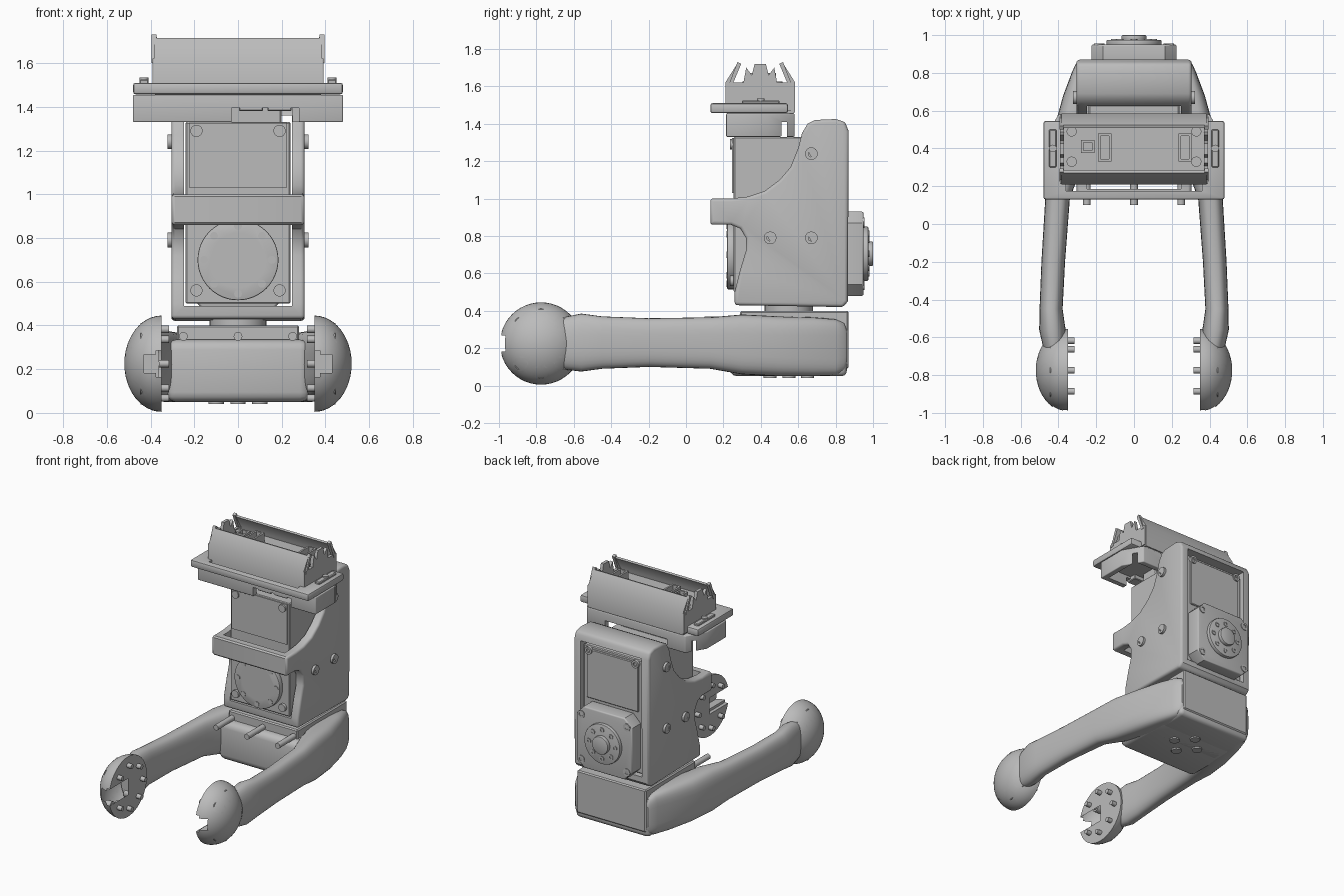
import bpy, bmesh, math
from mathutils import Vector, Matrix

if "Cube" in bpy.data.objects:
    bpy.data.objects.remove(bpy.data.objects["Cube"])

grey = bpy.data.materials.new("plain grey")
grey.use_nodes = True
grey.diffuse_color = (0.5, 0.5, 0.5, 1)
grey.node_tree.nodes["Principled BSDF"].inputs["Base Color"].default_value = (0.5, 0.5, 0.5, 1)


def apply(ob, kind, **settings):
    bpy.context.view_layer.objects.active = ob
    mod = ob.modifiers.new(kind, kind)
    for key, value in settings.items():
        setattr(mod, key, value)
    bpy.ops.object.modifier_apply(modifier=mod.name)


def finish(name, bm, bevel=0, segments=3):
    bmesh.ops.recalc_face_normals(bm, faces=bm.faces)
    mesh = bpy.data.meshes.new(name)
    bm.to_mesh(mesh)
    bm.free()
    ob = bpy.data.objects.new(name, mesh)
    bpy.context.collection.objects.link(ob)
    mesh.materials.append(grey)
    if bevel:
        apply(ob, "BEVEL", width=bevel, segments=segments, limit_method="ANGLE", angle_limit=math.radians(50))
    smooth(ob)
    return ob


def smooth(ob):
    bpy.ops.object.select_all(action="DESELECT")
    ob.select_set(True)
    bpy.context.view_layer.objects.active = ob
    bpy.ops.object.shade_smooth_by_angle(angle=math.radians(35))


def box(name, x, y, z, bevel=0, segments=3):
    bm = bmesh.new()
    bmesh.ops.create_cube(bm, size=1)
    for v in bm.verts:
        v.co = [lo + (c + 0.5) * (hi - lo) for c, (lo, hi) in zip(v.co, (x, y, z))]
    return finish(name, bm, bevel, segments)


def cyl(name, start, axis, length, r, sides=24, bevel=0):
    bm = bmesh.new()
    bmesh.ops.create_cone(bm, cap_ends=True, segments=sides, radius1=r, radius2=r, depth=abs(length))
    direction = Vector([length if a == axis else 0 for a in "xyz"])
    turn = direction.to_track_quat("Z", "Y").to_matrix().to_4x4()
    bm.transform(Matrix.Translation(Vector(start) + direction / 2) @ turn)
    return finish(name, bm, bevel, 2)


def prism(name, points, axis, lo, hi, bevel=0):
    # points are (y, z) for axis x, (x, z) for axis y, (x, y) for axis z
    i = "xyz".index(axis)
    bm = bmesh.new()
    verts = []
    for p in points:
        co = list(p)
        co.insert(i, lo)
        verts.append(bm.verts.new(co))
    face = bm.faces.new(verts)
    ext = bmesh.ops.extrude_face_region(bm, geom=[face])
    for v in ext["geom"]:
        if isinstance(v, bmesh.types.BMVert):
            v.co[i] = hi
    return finish(name, bm, bevel)


def cut(ob, cutter):
    apply(ob, "BOOLEAN", operation="DIFFERENCE", object=cutter, solver="EXACT")
    bpy.data.objects.remove(cutter)
    smooth(ob)


def screw(name, start, axis, length, r):
    head = cyl(name, start, axis, length, r, 16)
    tip = Vector(start) + Vector([length if a == axis else 0 for a in "xyz"])
    cut(head, cyl("socket", tip, axis, -length * 0.6, r * 0.55, 6))


def span(s, a, b):
    return tuple(sorted((s * a, s * b)))


# Forearms with domed, slotted hubs
sections = [(-0.68, .36, .475, .09, .36), (-0.56, .362, .502, .075, .385),
            (-0.45, .378, .5, .09, .37), (-0.2, .365, .49, .1, .36), (0.13, .34, .47, .09, .365),
            (0.3, .28, .455, .06, .38), (0.5, .22, .425, .05, .37), (0.68, .2, .375, .05, .365),
            (0.8, .2, .33, .055, .355), (0.845, .2, .31, .075, .335), (0.86, .2, .295, .11, .3)]
HY, HZ = -0.775, 0.225
for s, side in ((1, "left"), (-1, "right")):
    bm = bmesh.new()
    rings = []
    for k, (y, xi, xo, zl, zh) in enumerate(sections):
        power = 0.85 - 0.04 * k
        ring = []
        for j in range(32):
            a = math.tau * j / 32
            u, w = [math.copysign(abs(c) ** power, c) for c in (math.cos(a), math.sin(a))]
            ring.append(bm.verts.new((s * ((xi + xo) / 2 + u * (xo - xi) / 2), y,
                                      (zl + zh) / 2 + w * (zh - zl) / 2)))
        rings.append(ring)
    for a, b in zip(rings, rings[1:]):
        for j in range(32):
            bm.faces.new((a[j], a[j - 1], b[j - 1], b[j]))
    bm.faces.new(rings[0])
    bm.faces.new(rings[-1])
    finish(side + "_arm", bm)

    bm = bmesh.new()
    bmesh.ops.create_uvsphere(bm, u_segments=48, v_segments=24, radius=1)
    half = bmesh.ops.bisect_plane(bm, geom=bm.verts[:] + bm.edges[:] + bm.faces[:], plane_co=(0, 0, 0),
                                  plane_no=(0, 0, 1), clear_inner=True)
    rim = [e for e in half["geom_cut"] if isinstance(e, bmesh.types.BMEdge)]
    bmesh.ops.contextual_create(bm, geom=rim)
    for v in bm.verts:
        x, y, z = v.co
        v.co = (s * (0.35 + 0.17 * z), HY + 0.22 * x, HZ + 0.22 * y)
    hub = finish(side + "_hub", bm)
    for depth, r in ((.375, .06), (.43, .042)):
        cut(hub, cyl("slot_end", (s * .3, HY, HZ), "x", s * (depth - .3), r))
        cut(hub, box("slot", span(s, .3, depth), (-1.1, HY), (HZ - r, HZ + r)))
    for k in range(8):
        if k == 4:
            continue
        a = math.tau * k / 8
        y, z = HY + 0.157 * math.cos(a), HZ + 0.157 * math.sin(a)
        cut(hub, cyl("hole", (s * .425, y, z), "x", s * .2, .037, 16))
        screw(side + "_hub_screw", (s * .4, y, z), "x", s * .045, .03)
        cyl(side + "_hub_pin", (s * .4, y, z), "x", -s * .085, .017, 12)

# Lower base between the arms
box("base_shell", (-.33, .33), (.23, .7), (.05, .335), .045)
box("base_floor", (-.3, .3), (.5, .86), (.05, .3), .03)
box("base_servo", (-.28, .28), (.29, .868), (.09, .4), .008, 1)
cyl("base_pivot", (0, .55, .38), "z", .06, .13, 32)
for x in (-.25, 0, .25):
    cyl("base_pin", (x, .1, .35), "y", .24, .02, 16)
for k in range(4):
    a = math.tau * k / 4
    screw("base_screw", (.1 * math.cos(a), .55 + .1 * math.sin(a), .06), "z", -.02, .035)

# Bracket wrapped round the main servo
outline = [(.26, .43), (.84, .42), (.865, .45), (.87, 1.36), (.85, 1.41), (.8, 1.425), (.69, 1.42),
           (.65, 1.4), (.62, 1.35), (.6, 1.27), (.56, 1.17), (.5, 1.1), (.42, 1.04), (.33, 1.01),
           (.24, 1.0), (.14, 1.0), (.13, .99), (.13, .87), (.14, .86), (.24, .86), (.29, .84),
           (.32, .79), (.32, .72), (.29, .62), (.26, .5)]
bracket = prism("bracket", outline, "x", -.305, .305, .03)
cut(bracket, box("hollow", (-.248, .248), (.185, 1), (.49, 1.36)))

# Main servo with its front and rear horns
box("servo_body", (-.24, .24), (.255, .845), (.5, 1.33), .006, 1)
box("servo_front_plate", (-.225, .225), (.245, .26), (1.03, 1.325))
box("servo_rear_plate", (-.21, .21), (.84, .855), (.95, 1.31), .005, 1)
for x in (-.19, .19):
    for z in (.56, 1.29):
        screw("servo_front_screw", (x, .26, z), "y", -.025, .028)
    screw("servo_rear_screw", (x, .84, 1.3), "y", .025, .028)
front_horn = cyl("front_horn", (0, .26, .7), "y", -.04, .185, 48, .006)
cut(front_horn, cyl("recess", (0, .2, .7), "y", .03, .125, 48))
cyl("front_horn_hub", (0, .25, .7), "y", -.025, .073, 32)
c, h = .06, .225
octagon = [(sx * a, .705 + sz * b) for sx, sz, pair in
           ((1, 1, ((h, h - c), (h - c, h))), (-1, 1, ((h - c, h), (h, h - c))),
            (-1, -1, ((h, h - c), (h - c, h))), (1, -1, ((h - c, h), (h, h - c)))) for a, b in pair]
prism("rear_housing", octagon, "y", .84, .95, .01)
cyl("rear_horn", (0, .94, .705), "y", .035, .145, 48, .005)
cyl("rear_hub", (0, .97, .705), "y", .03, .065, 32, .005)
for k in range(8):
    a = math.tau * k / 8
    u, w = math.cos(a), math.sin(a)
    screw("front_horn_screw", (.155 * u, .23, .7 + .155 * w), "y", -.014, .018)
    screw("rear_horn_screw", (.105 * u, .96, .705 + .105 * w), "y", .02, .018)
for x in (-.185, .185):
    for z in (.54, .87):
        screw("rear_housing_screw", (x, .93, z), "y", .025, .028)
for s in (1, -1):
    for y, z in ((.67, 1.24), (.45, .79), (.67, .79)):
        screw("bracket_screw", (s * .29, y, z), "x", s * .032, .034)

# Head mount: notched skirt, clamp and flat frame
skirt = prism("head_skirt", [(-.48, .215), (.48, .215), (.48, .44), (.4, .58), (-.4, .58), (-.48, .44)],
              "z", 1.33, 1.455, .006)
cut(skirt, box("skirt_hollow", (-.44, .44), (.255, .54), (1.2, 1.41)))
cut(skirt, box("skirt_notch", (-.03, .28), (.1, .4), (1.2, 1.395)))
cut(skirt, box("rear_notch", (-.25, .25), (.5, .7), (1.2, 1.395)))
box("head_clamp", (-.2, .2), (.33, .47), (1.32, 1.42), .008, 1)
for x in (.06, .19):
    box("socket_block", (x - .055, x + .055), (.22, .3), (1.38, 1.44), .005, 1)
frame = box("head_frame", (-.48, .48), (.13, .545), (1.457, 1.51), .012, 2)
cut(frame, box("frame_gap", (-.36, .36), (.175, .22), (1.4, 1.6)))

# Head housing: floor, sloping walls, end tabs and circuit details
box("head_floor", (-.38, .38), (.22, .575), (1.44, 1.6))
wall = [(.21, 1.46), (.21, 1.62), (.27, 1.715), (.287, 1.71), (.232, 1.62), (.232, 1.46)]
MID = .397
prism("head_front_wall", wall, "x", -.385, .385)
prism("head_rear_wall", [(2 * MID - y, z) for y, z in wall], "x", -.385, .385)
tab = [(-.185, 1.47), (-.185, 1.62), (-.09, 1.62), (-.075, 1.7), (-.045, 1.66), (-.03, 1.72)]
tab = [(MID + y, z) for y, z in tab] + [(MID - y, z) for y, z in reversed(tab)]
for s in (1, -1):
    prism("head_end_tab", tab, "x", s * .37, s * .392)
    for y in (.225, 2 * MID - .225):
        inward = .05 if y < MID else -.05
        post = [(y, 1.6), (y + inward, 1.73), (y + inward * 1.4, 1.72), (y + inward * .4, 1.6)]
        prism("head_corner_post", post, "x", s * .372, s * .395)
    for y in (.33, .49):
        screw("board_screw", (s * .33, y, 1.59), "z", .035, .027)
    box("head_side_lug", span(s, .41, .45), (.3, .5), (1.5, 1.525), .005, 1)
    screw("head_side_screw", (s * .43, .4, 1.51), "z", .025, .02)
for x, y0, y1 in ((-.155, .33, .48), (.27, .33, .48), (-.245, .375, .445)):
    plug = box("board_connector", (x - .035, x + .035), (y0, y1), (1.59, 1.67))
    cut(plug, box("plug_well", (x - .022, x + .022), (y0 + .013, y1 - .013), (1.63, 1.7)))
